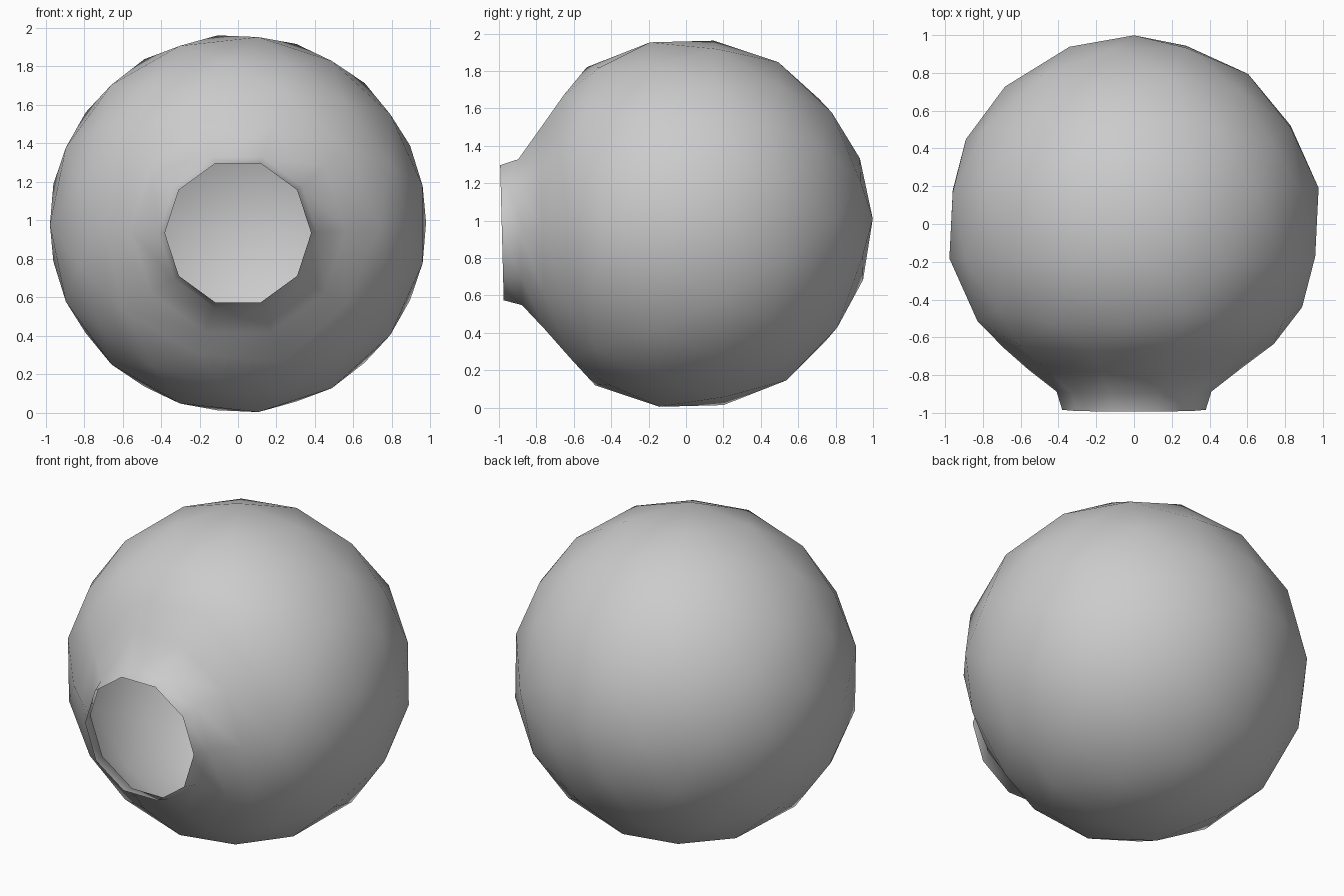
import bpy, bmesh
from math import radians, hypot
from mathutils import Matrix, Vector

if "Cube" in bpy.data.objects:
    bpy.data.objects.remove(bpy.data.objects["Cube"])

RADIUS = 0.995
bm = bmesh.new()

# Round shell: icosahedron with each edge cut in three, pushed out to a sphere
bmesh.ops.create_icosphere(bm, subdivisions=1, radius=1.0)
bmesh.ops.subdivide_edges(bm, edges=bm.edges[:], cuts=2, use_grid_fill=True)
for v in bm.verts:
    v.co = v.co.normalized() * RADIUS

# Opening at the pole that becomes the front
cap = [v for v in bm.verts if v.co.z > RADIUS * 0.86]
bmesh.ops.delete(bm, geom=cap, context='VERTS')


def place(v, radius, height, shift=0.0):
    """Keep the vertex's direction round the axis, set its ring radius and height."""
    d = Vector((v.co.x, v.co.y, 0)).normalized()
    v.co = d * radius + Vector((0, shift, height))


# Relax the ten-sided edge of the opening into a gentle flare
rim = [e for e in bm.edges if e.is_boundary]
for v in {v for e in rim for v in e.verts}:
    if hypot(v.co.x, v.co.y) > 0.645:
        place(v, 0.74, 0.64)
    else:
        place(v, 0.69, 0.66)

# Flare and short neck: rings of (radius, height)
last = []
for radius, height in ((0.56, 0.775), (0.41, 0.892), (0.38, 0.989)):
    out = bmesh.ops.extrude_edge_only(bm, edges=rim)["geom"]
    rim = [g for g in out if isinstance(g, bmesh.types.BMEdge) and g.is_boundary]
    last = [g for g in out if isinstance(g, bmesh.types.BMVert)]
    for v in last:
        place(v, radius, height)
    for v in last:
        v.tag = True

# Neck sits a touch below the axis
for v in bm.verts:
    if v.co.z > 0.7:
        v.co.y -= 0.022 if v.co.z > 0.85 else 0.01

# Turn the opening to the front, tipped slightly down
bmesh.ops.recalc_face_normals(bm, faces=bm.faces[:])
bm.transform(Matrix.Translation((0, 0.004, 0.983)) @ Matrix.Rotation(radians(91.5), 4, 'X'))
for f in bm.faces:
    f.smooth = True

mesh = bpy.data.meshes.new("round_shell_with_neck")
bm.to_mesh(mesh)
bm.free()
obj = bpy.data.objects.new("round_shell_with_neck", mesh)
bpy.context.collection.objects.link(obj)
